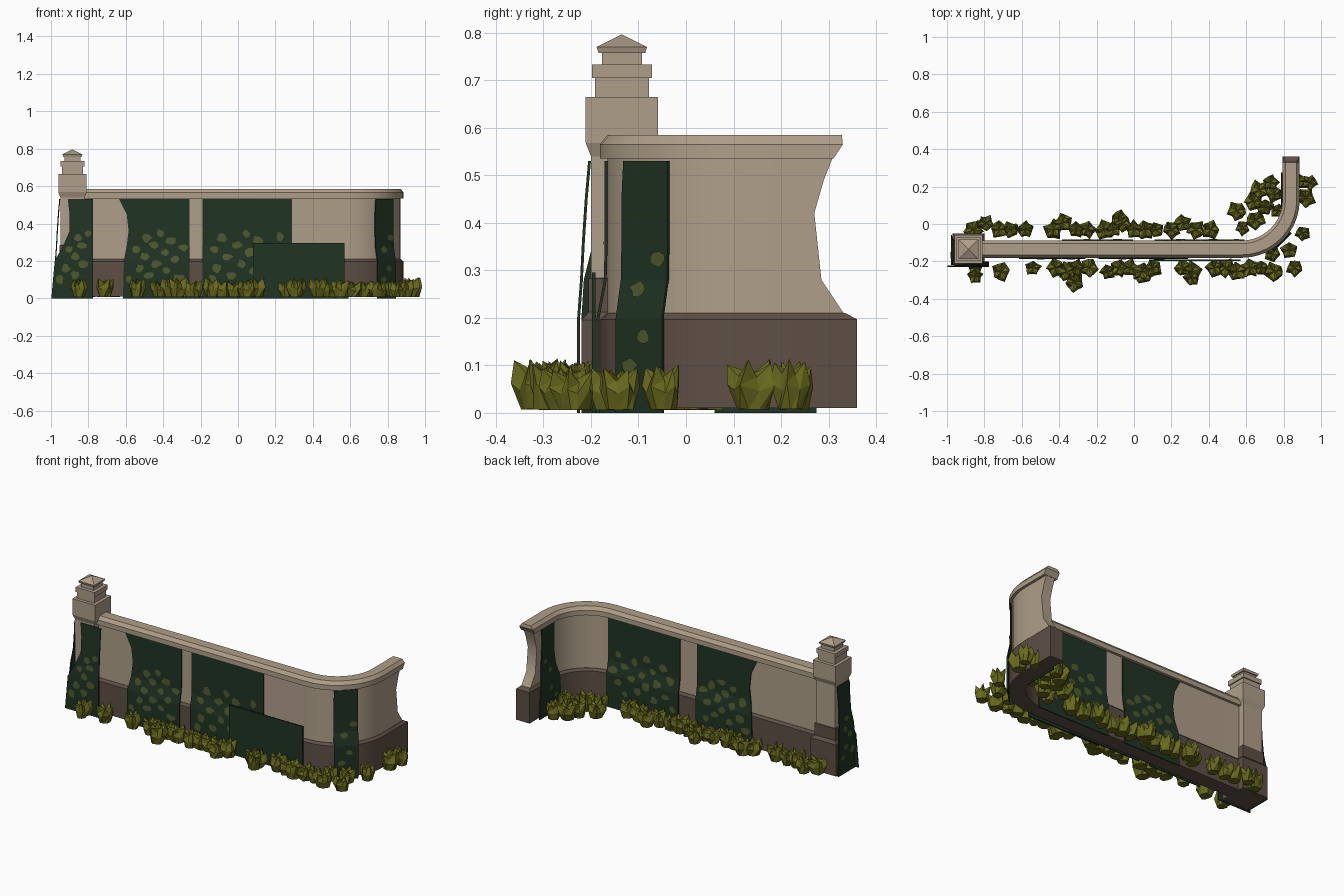
import bpy, math, random
from mathutils import Vector

if "Cube" in bpy.data.objects:
    bpy.data.objects.remove(bpy.data.objects["Cube"])

random.seed(4)


def mat(name, rgb):
    m = bpy.data.materials.new(name)
    m.diffuse_color = (*rgb, 1)
    m.use_nodes = True
    m.node_tree.nodes["Principled BSDF"].inputs["Base Color"].default_value = m.diffuse_color
    return m


STONE = mat("pale stone", (0.43, 0.345, 0.25))
BROWN = mat("brown plinth", (0.112, 0.078, 0.06))
IVY = mat("dark ivy", (0.014, 0.033, 0.017))
LEAF = mat("light ivy leaves", (0.076, 0.10, 0.027))
BUSH = mat("olive shrub", (0.14, 0.145, 0.012))


def build(name, verts, faces, mats, smooth=False, rule=None):
    me = bpy.data.meshes.new(name)
    me.from_pydata([tuple(v) for v in verts], [], faces)
    for m in mats:
        me.materials.append(m)
    if rule:
        for p in me.polygons:
            p.material_index = rule(p.center)
    if smooth:
        me.shade_smooth()
        me.set_sharp_from_angle(angle=math.radians(30))
    ob = bpy.data.objects.new(name, me)
    bpy.context.collection.objects.link(ob)
    return ob


def loft(rings):
    """Closed solid through rings with equal point counts."""
    n = len(rings[0])
    verts = [p for r in rings for p in r]
    faces = [tuple(reversed(range(n)))]
    for k in range(len(rings) - 1):
        a, b = k * n, (k + 1) * n
        faces += [(a + i, a + (i + 1) % n, b + (i + 1) % n, b + i) for i in range(n)]
    faces.append(tuple(range((len(rings) - 1) * n, len(rings) * n)))
    return verts, faces


# --- wall: straight run, rounded corner and broken end ---
WY = -0.135
CX, CY, R = 0.575, 0.13, 0.265
SEG = 10


def wall_ring(z, half, end):
    line = [(-0.885, WY, 0, -1)]
    for i in range(SEG + 1):
        a = -math.pi / 2 + i / SEG * math.pi / 2
        c, s = math.cos(a), math.sin(a)
        line.append((CX + R * c, CY + R * s, c, s))
    line.append((CX + R, end, 1, 0))
    outer = [(x + nx * half, y + ny * half, z) for x, y, nx, ny in line]
    inner = [(x - nx * half, y - ny * half, z) for x, y, nx, ny in line]
    return outer + inner[::-1]


rows = [(0.01, 0.045, 0.36), (0.197, 0.045, 0.36), (0.21, 0.031, 0.335)]
build("wall_plinth", *loft([wall_ring(*r) for r in rows]), [BROWN], True)
rows = [(0.205, 0.03, 0.335), (0.28, 0.03, 0.285), (0.42, 0.03, 0.27),
        (0.49, 0.03, 0.29), (0.54, 0.03, 0.31)]
build("wall_body", *loft([wall_ring(*r) for r in rows]), [STONE], True)
rows = [(0.535, 0.046, 0.31), (0.565, 0.046, 0.33), (0.585, 0.03, 0.328)]
build("wall_coping", *loft([wall_ring(*r) for r in rows]), [STONE], True)

# --- pillar with stepped cap and pyramid tip ---
PX = -0.885
prof = [(0.005, 0.085), (0.195, 0.085), (0.212, 0.07), (0.283, 0.07), (0.284, 0.065),
        (0.54, 0.065), (0.568, 0.076), (0.665, 0.076), (0.665, 0.057), (0.705, 0.057),
        (0.705, 0.063), (0.733, 0.063), (0.733, 0.042), (0.757, 0.042),
        (0.757, 0.049), (0.77, 0.053), (0.796, 0.001)]
rings = [[(PX + sx * h, WY + sy * h, z) for sx, sy in ((-1, -1), (1, -1), (1, 1), (-1, 1))]
         for z, h in prof]
build("pillar", *loft(rings), [STONE, BROWN], rule=lambda c: 1 if c.z < 0.2838 else 0)

# --- ivy sheets: thin panels hugging the wall, with pale leaf patches ---
ZS = [0.0, 0.2, 0.28, 0.36, 0.45, 0.53]
WALL_D = [0.053, 0.053, 0.038, 0.036, 0.036, 0.036]


def interp(vals, z):
    for i in range(len(ZS) - 1):
        if z <= ZS[i + 1]:
            f = (z - ZS[i]) / (ZS[i + 1] - ZS[i])
            return vals[i] + f * (vals[i + 1] - vals[i])
    return vals[-1]


def ivy(name, origin, t, n, u0, u1, patches, depth=WALL_D, size=0.03):
    """u0/u1: edge position per row in ZS (or one number for a straight edge)."""
    u0 = u0 if isinstance(u0, list) else [u0] * 6
    u1 = u1 if isinstance(u1, list) else [u1] * 6

    def pt(u, z, d):
        return (origin[0] + t[0] * u + n[0] * d, origin[1] + t[1] * u + n[1] * d, z)

    rings = []
    for z, d, a, b in zip(ZS, depth, u0, u1):
        rings.append([pt(a, z, d), pt(b, z, d), pt(b, z, d - 0.006), pt(a, z, d - 0.006)])
    build(name, *loft(rings), [IVY])
    verts, faces = [], []
    for k in range(patches):
        z = 0.10 + 0.26 * (k * 0.618 % 1)
        lo, hi = interp(u0, z) + size, interp(u1, z) - size
        u = lo + (hi - lo) * (k + random.random()) / patches
        base, m = len(verts), 9
        verts.append(pt(u, z, interp(depth, z) + 0.003))
        sx, sz = random.uniform(0.7, 1.1) * size, random.uniform(0.6, 0.9) * size
        for i in range(m):
            a, r = i * math.tau / m, random.uniform(0.7, 1.15)
            zz = z + math.sin(a) * r * sz
            uu = min(max(u + math.cos(a) * r * sx, lo - size), hi + size)
            verts.append(pt(uu, zz, interp(depth, zz) + 0.003))
        flip = t[0] * n[1] - t[1] * n[0] > 0
        for i in range(m):
            f = (base, base + 1 + i, base + 1 + (i + 1) % m)
            faces.append(f[::-1] if flip else f)
    if patches:
        build(name + "_leaves", verts, faces, [LEAF])


WAVE = [-0.615, -0.61, -0.595, -0.585, -0.595, -0.635]
X, FRONT, BACK, O = (1, 0), (0, -1), (0, 1), (0, WY)
ivy("front_ivy_left", O, X, FRONT, WAVE, -0.26, 15)
ivy("front_ivy_middle", O, X, FRONT, -0.19, 0.29, 18)
ivy("back_ivy_left", O, X, BACK, [u + 0.23 for u in WAVE], -0.005, 15)
ivy("back_ivy_right", O, X, BACK, 0.11, 0.59, 18)

# low plain ivy sheet in front
build("low_ivy", *loft([[(0.08, -0.198, z), (0.57, -0.198, z), (0.57, -0.19, z), (0.08, -0.19, z)]
                        for z in (0.0, 0.295)]), [IVY])

# narrow strips at the corner and inside the return
q = math.sqrt(0.5)
ivy("corner_ivy", (CX + R * q, CY - R * q), (q, q), (q, -q),
    [-0.075] * 5 + [-0.07], 0.062, 4, size=0.024)
ivy("return_ivy", (CX + R, 0), (0, 1), (-1, 0),
    [0.06, 0.08, 0.10, 0.11, 0.11, 0.11], [0.275, 0.26, 0.24, 0.23, 0.225, 0.23], 4, size=0.024)

# ivy on the pillar's front and outer side
PD = [0.094, 0.094, 0.088, 0.084, 0.078, 0.071]
ivy("pillar_front_ivy", (PX, WY), X, FRONT,
    [-0.113, -0.095, -0.05, -0.015, -0.015, -0.025], 0.11, 9, PD, 0.028)
ivy("pillar_side_ivy", (PX, WY), (0, -1), (-1, 0),
    [-0.075, -0.07, -0.055, -0.05, -0.05, -0.05], [0.085, 0.085, 0.08, 0.06, 0.06, 0.065], 6, PD, 0.026)

# --- shrubs: flaring faceted tufts along both sides ---
front = [-0.85, -0.71, -0.54, -0.42, -0.36, -0.31, -0.24, -0.14, -0.08, -0.02, 0.04, 0.1,
         0.26, 0.31, 0.43, 0.49, 0.55, 0.62, 0.68, 0.75, 0.86]
back = [-0.86, -0.79, -0.72, -0.66, -0.58, -0.43, -0.38, -0.31, -0.25, -0.16, -0.11, -0.06,
        0.0, 0.06, 0.12, 0.2, 0.26, 0.33, 0.41]
spots = [(x, -0.235 - 0.02 * (i % 3 == 1)) for i, x in enumerate(front)]
spots += [(x, -0.03 + 0.035 * (i % 5 == 1)) for i, x in enumerate(back)]
spots += [(-0.85, -0.28), (-0.32, -0.31), (0.31, -0.29), (0.05, -0.27), (-0.08, 0.03),
          (0.58, -0.02), (0.65, 0.02), (0.64, 0.12), (0.70, 0.09), (0.73, 0.22), (0.67, 0.18),
          (0.75, 0.16), (0.55, 0.07), (0.74, -0.16), (0.83, -0.14), (0.90, -0.05),
          (0.94, 0.22), (0.92, 0.14), (0.88, 0.23), (0.77, 0.07)]


def shrub(x, y, verts, faces):
    m, b = 10, len(verts)
    s, h, turn = random.uniform(0.8, 1.1), random.uniform(0.78, 1.0), random.random() * 6
    for ring in range(3):
        for i in range(m):
            odd = i % 2
            r = (0.033, 0.052 - 0.012 * odd, 0.045 - 0.017 * odd)[ring] * s * random.uniform(0.85, 1.15)
            z = (0.008, 0.065 - 0.015 * odd, 0.114 - 0.03 * odd)[ring]
            a = turn + (i + random.uniform(-0.25, 0.25)) * math.tau / m
            verts.append((x + r * math.cos(a), y + r * math.sin(a),
                          z * h * random.uniform(0.92, 1.02)))
    verts += [(x, y, 0.085 * h), (x, y, 0.008)]
    for i in range(m):
        j = (i + 1) % m
        for k in (0, m):
            faces.append((b + k + i, b + k + j, b + k + m + j))
            faces.append((b + k + i, b + k + m + j, b + k + m + i))
        faces.append((b + 2 * m + i, b + 2 * m + j, b + 3 * m))
        faces.append((b + j, b + i, b + 3 * m + 1))


verts, faces = [], []
for x, y in spots:
    shrub(x, y, verts, faces)
build("shrubs", verts, faces, [BUSH])
